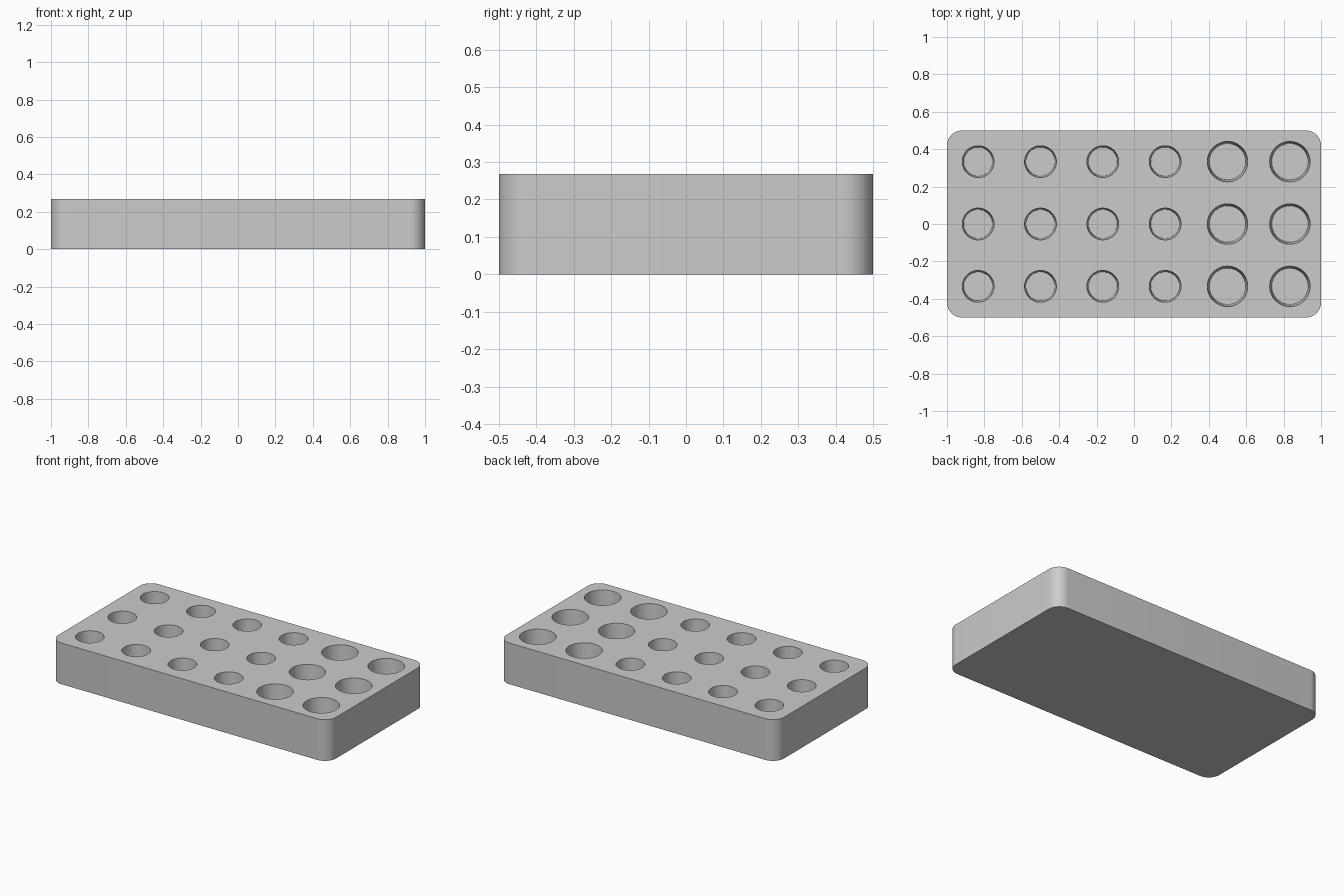
import bpy
import bmesh
import math
from mathutils import Matrix, Vector

HEIGHT, DEPTH = 0.268, 0.2
PITCH = 1 / 3

cube = bpy.data.objects.get("Cube")
if cube:
    bpy.data.objects.remove(cube)

# Single grey material
grey = bpy.data.materials.new("plain_grey")
grey.use_nodes = True
colour = (0.6, 0.6, 0.6, 1)
grey.diffuse_color = colour
grey.node_tree.nodes["Principled BSDF"].inputs["Base Color"].default_value = colour


def make_object(name, bm):
    mesh = bpy.data.meshes.new(name)
    bmesh.ops.recalc_face_normals(bm, faces=bm.faces)
    bm.to_mesh(mesh)
    bm.free()
    mesh.materials.append(grey)
    obj = bpy.data.objects.new(name, mesh)
    bpy.context.collection.objects.link(obj)
    return obj


# Block with rounded vertical corners
bm = bmesh.new()
bmesh.ops.create_cube(bm, size=1, matrix=Matrix.Translation((0, 0, HEIGHT / 2))
                      @ Matrix.Diagonal((2, 1, HEIGHT, 1)))
uprights = [e for e in bm.edges
            if abs(e.verts[0].co.z - e.verts[1].co.z) > HEIGHT / 2]
bmesh.ops.bevel(bm, geom=uprights, offset=0.08, segments=12, profile=0.5,
                affect='EDGES')
block = make_object("rack_block", bm)

# Tapered hole cutters: four narrow columns and two wide ones
EXTRA = 0.02
bm = bmesh.new()
for col in range(6):
    top, floor = (0.108, 0.097) if col >= 4 else (0.085, 0.077)
    slope = (top - floor) / DEPTH
    for row in range(3):
        centre = Vector(((col - 2.5) * PITCH, (row - 1) * PITCH,
                         HEIGHT - DEPTH / 2 + EXTRA / 2))
        bmesh.ops.create_cone(bm, cap_ends=True, segments=48, radius1=floor,
                              radius2=top + slope * EXTRA, depth=DEPTH + EXTRA,
                              matrix=Matrix.Translation(centre))
cutter = make_object("hole_cutter", bm)
cutter.hide_render = True

# Cut the holes, then discard the cutter
cut = block.modifiers.new("holes", 'BOOLEAN')
cut.operation = 'DIFFERENCE'
cut.solver = 'EXACT'
cut.object = cutter
bpy.ops.object.select_all(action='DESELECT')
block.select_set(True)
bpy.context.view_layer.objects.active = block
bpy.ops.object.modifier_apply(modifier=cut.name)
bpy.data.objects.remove(cutter)
bpy.ops.object.shade_smooth_by_angle(angle=math.radians(30))
